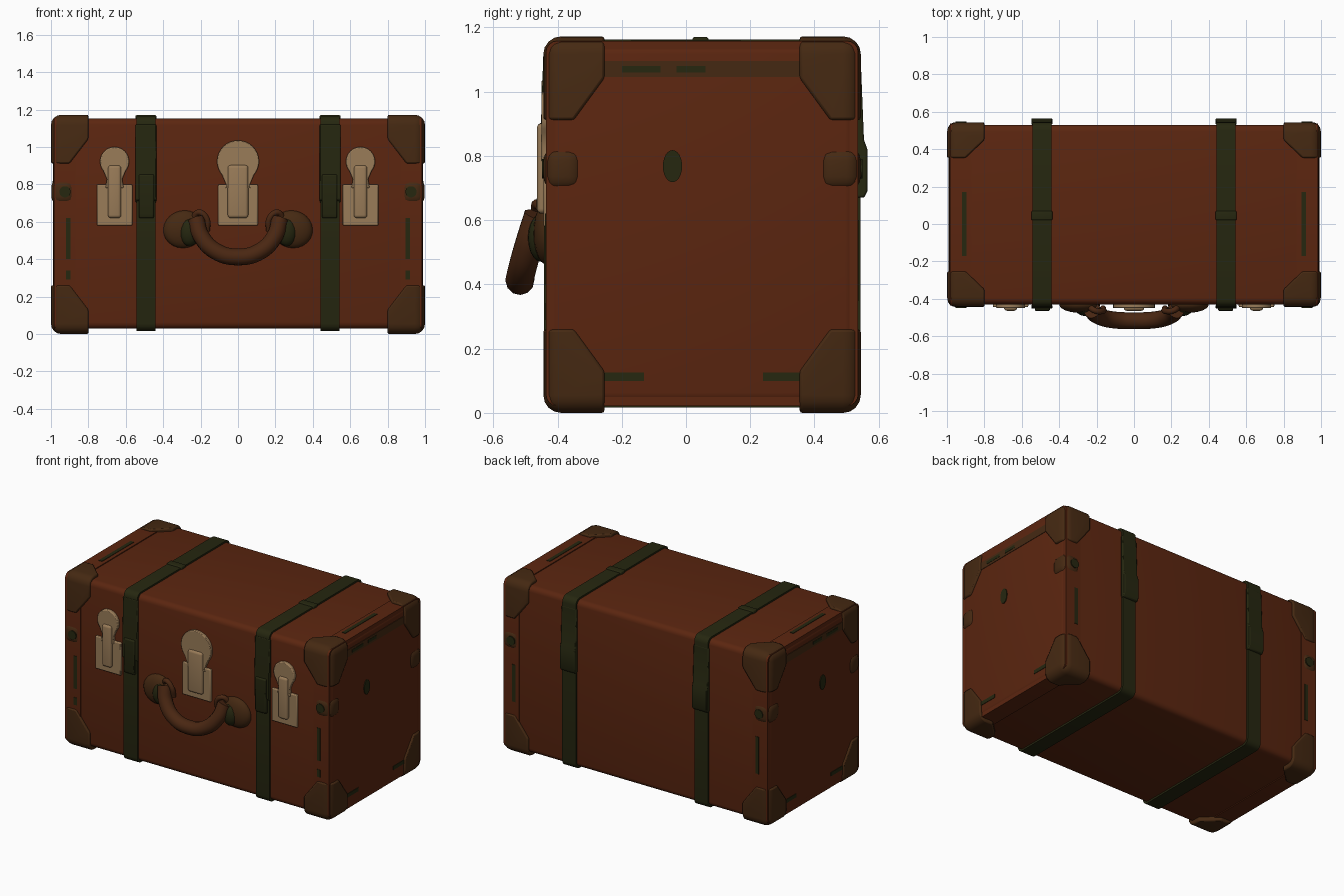
import bpy, bmesh
from math import radians, sin, cos, pi
from mathutils import Vector, Matrix

if "Cube" in bpy.data.objects:
    bpy.data.objects.remove(bpy.data.objects["Cube"], do_unlink=True)


def material(name, *rgb):
    m = bpy.data.materials.new(name)
    m.use_nodes = True
    m.diffuse_color = (*rgb, 1)
    bsdf = m.node_tree.nodes["Principled BSDF"]
    bsdf.inputs["Base Color"].default_value = (*rgb, 1)
    bsdf.inputs["Roughness"].default_value = 0.8
    return m


RED = material("red brown leather", 0.105, 0.019, 0.005)
BROWN = material("dark brown leather", 0.06, 0.022, 0.006)
GREEN = material("dark green leather", 0.019, 0.02, 0.005)
BEIGE = material("tarnished brass", 0.32, 0.2, 0.098)
HANDLE = material("handle leather", 0.068, 0.02, 0.006)


def finish(bm, name, mat, soft=0.0):
    bmesh.ops.recalc_face_normals(bm, faces=bm.faces)
    mesh = bpy.data.meshes.new(name)
    bm.to_mesh(mesh)
    bm.free()
    ob = bpy.data.objects.new(name, mesh)
    bpy.context.collection.objects.link(ob)
    mesh.materials.append(mat)
    if soft:
        mod = ob.modifiers.new("soft edges", "BEVEL")
        mod.width, mod.segments = soft, 2
        mod.limit_method, mod.angle_limit = "ANGLE", radians(35)
    smooth(ob)
    return ob


def smooth(ob):
    bpy.ops.object.select_all(action="DESELECT")
    ob.select_set(True)
    bpy.context.view_layer.objects.active = ob
    bpy.ops.object.shade_smooth_by_angle(angle=radians(35))


def box_mesh(lo, hi, bevel, axis=None, segments=4):
    """Box between two corners, rounded on all edges or those along one axis."""
    lo, hi = Vector(lo), Vector(hi)
    bm = bmesh.new()
    bmesh.ops.create_cube(bm, size=1, matrix=Matrix.Translation((lo + hi) / 2)
                          @ Matrix.Diagonal((*(hi - lo), 1)))
    edges = [e for e in bm.edges if axis is None
             or abs((e.verts[0].co - e.verts[1].co)[axis]) > 1e-4]
    if bevel:
        bmesh.ops.bevel(bm, geom=edges, offset=bevel, segments=segments,
                        profile=0.5, affect="EDGES")
    return bm


def box(name, mat, lo, hi, bevel=0.0, axis=None):
    return finish(box_mesh(lo, hi, bevel, axis), name, mat)


def prism(name, mat, points, axis, start, end, soft=0.0):
    """Extrude a 2D outline along x (points are y, z) or y (points are x, z)."""
    bm = bmesh.new()
    place = (lambda a, b: (start, a, b)) if axis == 0 else (lambda a, b: (a, start, b))
    face = bm.faces.new([bm.verts.new(place(a, b)) for a, b in points])
    out = bmesh.ops.extrude_face_region(bm, geom=[face])["geom"]
    shift = Vector((end - start, 0, 0) if axis == 0 else (0, end - start, 0))
    bmesh.ops.translate(bm, vec=shift, verts=[v for v in out if isinstance(v, bmesh.types.BMVert)])
    return finish(bm, name, mat, soft)


def oval(cx, cz, rx, rz, start=0.0, sweep=2 * pi, n=24):
    full = sweep > 6.28
    return [(cx + rx * cos(start + sweep * i / n), cz + rz * sin(start + sweep * i / n))
            for i in range(n if full else n + 1)]


def tube(name, mat, points, radius):
    cu = bpy.data.curves.new(name, "CURVE")
    cu.dimensions, cu.bevel_depth, cu.bevel_resolution = "3D", radius, 4
    cu.use_fill_caps = True
    sp = cu.splines.new("BEZIER")
    sp.bezier_points.add(len(points) - 1)
    for bp, p in zip(sp.bezier_points, points):
        bp.co = p
        bp.handle_left_type = bp.handle_right_type = "AUTO"
    ob = bpy.data.objects.new(name, cu)
    bpy.context.collection.objects.link(ob)
    bpy.ops.object.select_all(action="DESELECT")
    ob.select_set(True)
    bpy.context.view_layer.objects.active = ob
    bpy.ops.object.convert(target="MESH")
    ob = bpy.context.object
    ob.data.materials.clear()
    ob.data.materials.append(mat)
    smooth(ob)


# Case body
box("case_body", RED, (-0.988, -0.43, 0.028), (0.988, 0.53, 1.152), 0.035)

# Corner caps: a larger rounded box trimmed to each corner
LO, HI = Vector((-1, -0.444, 0)), Vector((1, 0.544, 1.172))
SIZE = Vector((0.2, 0.19, 0.26))


def corner_cap(sx, sy, sz):
    signs = Vector((sx, sy, sz))
    corner = Vector([HI[i] if signs[i] > 0 else LO[i] for i in range(3)])
    bm = box_mesh(LO, HI, 0.055)
    cuts = [((1, 0, 0), 1), ((0, 1, 0), 1), ((0, 0, 1), 1),
            ((1, 1, 0), 1.5), ((1, 0, 1), 1.5), ((0, 1, 1), 1.5)]
    for weights, limit in cuts:
        normal = Vector([-signs[i] * weights[i] / SIZE[i] for i in range(3)])
        point = corner + normal * (limit / normal.length_squared)
        cut = bmesh.ops.bisect_plane(bm, geom=bm.verts[:] + bm.edges[:] + bm.faces[:],
                                     plane_co=point, plane_no=normal, clear_outer=True)
        rim = [e for e in cut["geom_cut"] if isinstance(e, bmesh.types.BMEdge)]
        bmesh.ops.edgeloop_fill(bm, edges=rim)
    finish(bm, "corner_cap", BROWN, 0.008)


for sx in (-1, 1):
    for sy in (-1, 1):
        for sz in (-1, 1):
            corner_cap(sx, sy, sz)


def span(s, a, b):
    return sorted((s * a, s * b))


for s in (-1, 1):
    # Raised end bands and worn green trim
    x0, x1 = span(s, 0.87, 0.985)
    box("end_band", RED, (x0, -0.436, 0.022), (x1, 0.536, 1.158), 0.035, 0)
    x0, x1 = span(s, 0.895, 0.92)
    for za, zb in ((0.4, 0.62), (0.29, 0.34)):
        box("front_trim", GREEN, (x0, -0.439, za), (x1, -0.43, zb))
    box("back_trim", GREEN, (x0, 0.53, 0.35), (x1, 0.539, 0.6))
    box("top_trim", GREEN, (x0, -0.17, 1.152), (x1, 0.17, 1.161))

    # End panel trim
    x0, x1 = span(s, 0.984, 0.991)
    box("end_top_strip", BROWN, (x0, -0.26, 1.045), (x1, 0.37, 1.095))
    for ya, yb in ((-0.3, -0.13), (0.24, 0.37)):
        box("end_bottom_strip", GREEN, (x0, ya, 0.1), (x1, yb, 0.125))
    x0, x1 = span(s, 0.985, 0.993)
    for ya, yb in ((-0.2, -0.08), (-0.03, 0.06)):
        box("end_top_trim", GREEN, (x0, ya, 1.06), (x1, yb, 1.08))
    prism("end_spot", GREEN, oval(-0.042, 0.768, 0.03, 0.05), 0, x0, x1)

    # Edge guards halfway up
    x0, x1 = span(s, 0.87, 0.998)
    box("front_edge_guard", BROWN, (x0, -0.444, 0.69), (x1, -0.32, 0.83), 0.045)
    box("back_edge_guard", BROWN, (x0, 0.41, 0.69), (x1, 0.544, 0.83), 0.045)
    for ya, yb in ((-0.449, -0.441), (0.541, 0.549)):
        prism("edge_guard_spot", GREEN, oval(s * 0.925, 0.76, 0.03, 0.03), 1, ya, yb)

    # Straps with front and back buckle tabs
    x0, x1 = span(s, 0.442, 0.543)
    box("strap", GREEN, (x0, -0.442, 0.016), (x1, 0.543, 1.163), 0.04, 0)
    box("strap_joint", GREEN, (x0 - 0.006, 0.02, 1.14), (x1 + 0.006, 0.07, 1.17), 0.008)
    prism("front_strap_end", GREEN,
          [(-0.43, 1.12), (-0.444, 1.12), (-0.453, 0.86), (-0.453, 0.72), (-0.43, 0.7)],
          0, x0 - 0.005, x1 + 0.005, 0.005)
    prism("front_buckle_tab", GREEN,
          [(-0.43, 0.86), (-0.462, 0.85), (-0.465, 0.64), (-0.458, 0.62), (-0.43, 0.62)],
          0, s * 0.49 - 0.04, s * 0.49 + 0.04, 0.006)
    prism("back_buckle_tab", GREEN,
          [(0.53, 1.1), (0.544, 1.1), (0.554, 0.85), (0.565, 0.82), (0.565, 0.69),
           (0.555, 0.67), (0.53, 0.67)], 0, x0 - 0.006, x1 + 0.006, 0.006)


# Brass latches
def latch(cx, half, radius, top, bar):
    z = top - radius
    neck = radius * 0.62
    prism("latch_plate", BEIGE, [(cx - half, 0.58), (cx + half, 0.58),
                                 (cx + half, 0.8), (cx - half, 0.8)], 1, -0.42, -0.444, 0.006)
    head = oval(cx, z, radius, radius, radians(-40), radians(260))
    head += [(cx - neck * 0.85, z - radius * 1.2), (cx - neck, 0.78),
             (cx + neck, 0.78), (cx + neck * 0.85, z - radius * 1.2)]
    prism("latch_head", BEIGE, head, 1, -0.42, -0.45, 0.006)
    box("latch_hasp", BEIGE, (cx - bar, -0.464, 0.62), (cx + bar, -0.43, z - 0.02), 0.016)


latch(-0.66, 0.095, 0.078, 1.0, 0.035)
latch(0.655, 0.095, 0.078, 1.0, 0.035)
latch(0, 0.106, 0.112, 1.035, 0.055)

# Carrying handle with its mounts and loops
half = [(0.225, -0.46, 0.615), (0.195, -0.49, 0.52), (0.115, -0.512, 0.44)]
path = [(-x, y, z) for x, y, z in half] + [(0, -0.517, 0.412)] + half[::-1]
tube("handle", HANDLE, path, 0.045)
for s in (-1, 1):
    bm = bmesh.new()
    bmesh.ops.create_uvsphere(bm, u_segments=24, v_segments=12, radius=1, matrix=(
        Matrix.Translation((s * 0.29, -0.43, 0.56)) @ Matrix.Rotation(s * 0.25, 4, "Y")
        @ Matrix.Diagonal((0.11, 0.045, 0.1, 1))))
    finish(bm, "handle_mount", BROWN)
    bm = bmesh.new()
    bmesh.ops.create_uvsphere(bm, u_segments=20, v_segments=10, radius=1, matrix=(
        Matrix.Translation((s * 0.26, -0.45, 0.545)) @ Matrix.Diagonal((0.055, 0.042, 0.075, 1))))
    finish(bm, "handle_mount_pad", GREEN)
    tube("handle_loop", HANDLE, [(s * 0.24, -0.44, 0.62), (s * 0.21, -0.462, 0.65),
                                 (s * 0.17, -0.466, 0.62), (s * 0.165, -0.45, 0.55)], 0.016)
